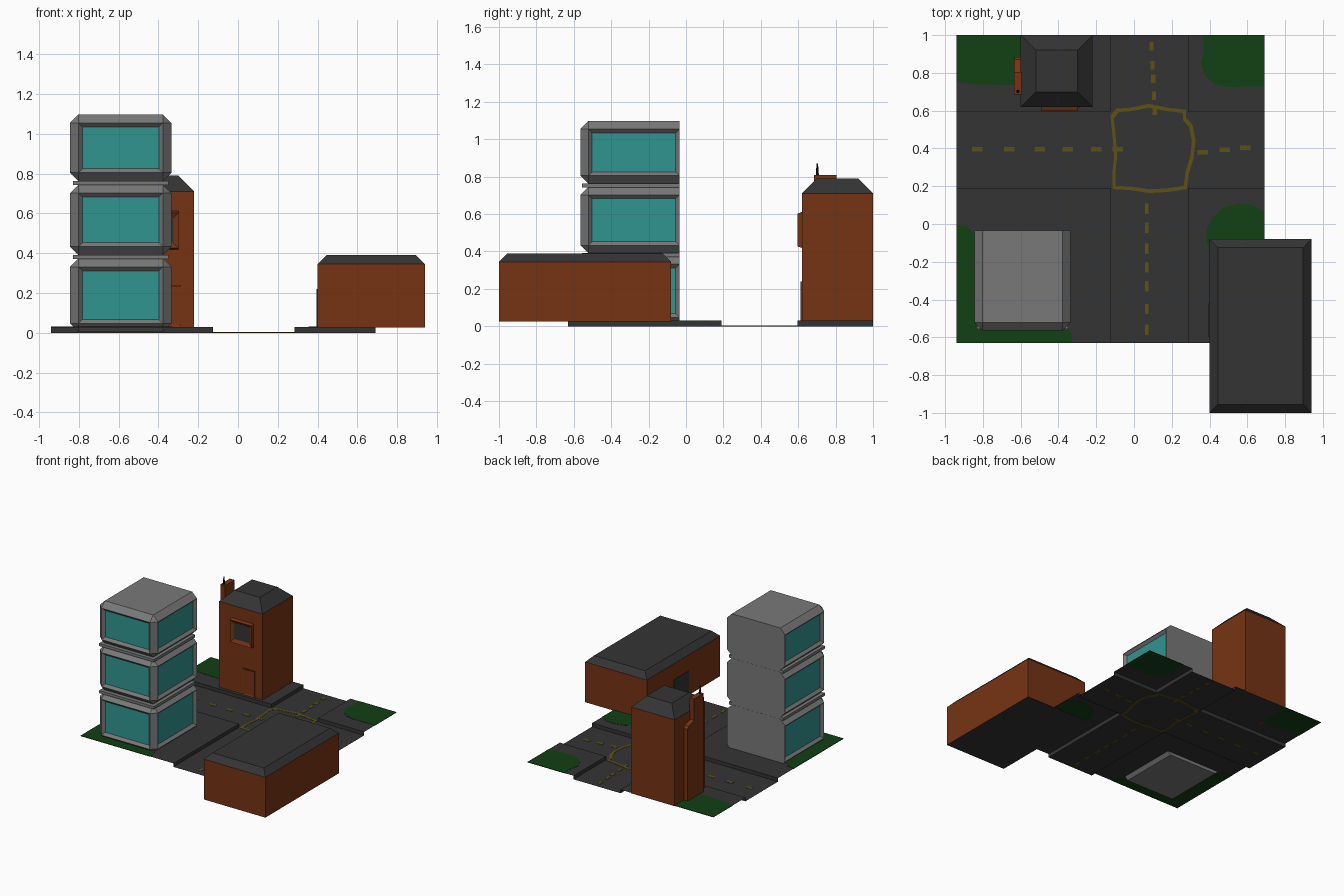
import bpy, bmesh, math
from mathutils import Vector

if "Cube" in bpy.data.objects:
    bpy.data.objects.remove(bpy.data.objects["Cube"])


def mat(name, r, g, b):
    m = bpy.data.materials.new(name)
    m.diffuse_color = (r, g, b, 1)
    m.use_nodes = True
    m.node_tree.nodes["Principled BSDF"].inputs["Base Color"].default_value = m.diffuse_color
    return m


ASPHALT = mat("dark_asphalt", 0.034, 0.034, 0.034)
BRICK = mat("brick_brown", 0.18, 0.034, 0.007)
GREY = mat("concrete_grey", 0.19, 0.19, 0.19)
TEAL = mat("teal_glass", 0.03, 0.30, 0.28)
GRASS = mat("grass_green", 0.006, 0.05, 0.007)
YELLOW = mat("road_paint_yellow", 0.115, 0.082, 0.007)
BLACK = mat("antenna_black", 0.006, 0.006, 0.006)


def finish(name, bm, *mats):
    bmesh.ops.recalc_face_normals(bm, faces=bm.faces) if len(bm.faces) > 5 else None
    me = bpy.data.meshes.new(name)
    bm.to_mesh(me)
    bm.free()
    for m in mats:
        me.materials.append(m)
    ob = bpy.data.objects.new(name, me)
    bpy.context.collection.objects.link(ob)
    return ob


def box_bm(x0, x1, y0, y1, z0, z1):
    bm = bmesh.new()
    bmesh.ops.create_cube(bm, size=1)
    for v in bm.verts:
        v.co = Vector((x0 if v.co.x < 0 else x1, y0 if v.co.y < 0 else y1,
                       z0 if v.co.z < 0 else z1))
    return bm


def box(name, dims, m):
    return finish(name, box_bm(*dims), m)


def recess(bm, normal, thick, depth, index):
    # inset the face pointing along normal and push it inward
    n = Vector(normal)
    bm.normal_update()
    f = max((f for f in bm.faces if f.normal.dot(n) > 0.99), key=lambda f: f.calc_area())
    bmesh.ops.inset_region(bm, faces=[f], thickness=thick, use_even_offset=True)
    for v in f.verts:
        v.co -= n * depth
    f.material_index = index


def plate(name, pts, z0, z1, m):
    # thin extruded outline
    bm = bmesh.new()
    f = bm.faces.new([bm.verts.new((x, y, z0)) for x, y in pts])
    g = bmesh.ops.extrude_face_region(bm, geom=[f])
    for v in g["geom"]:
        if isinstance(v, bmesh.types.BMVert):
            v.co.z = z1
    return finish(name, bm, m)


def building(name, x0, x1, y0, y1, eave, top, inset):
    # brick walls, hipped flat roof, dark underside
    bm = box_bm(x0, x1, y0, y1, 0.026, eave)
    bm.normal_update()
    roof = max(bm.faces, key=lambda f: f.normal.z)
    r = bmesh.ops.extrude_face_region(bm, geom=[roof])
    bmesh.ops.delete(bm, geom=[roof], context='FACES_ONLY') if roof.is_valid else None
    cx, cy = (x0 + x1) / 2, (y0 + y1) / 2
    for v in r["geom"]:
        if isinstance(v, bmesh.types.BMVert):
            v.co.x -= math.copysign(inset, v.co.x - cx)
            v.co.y -= math.copysign(inset, v.co.y - cy)
            v.co.z = top
    bm.normal_update()
    for f in bm.faces:
        z = f.calc_center_median().z
        f.material_index = 1 if z > eave + 0.001 or z < 0.03 else 0
    return finish(name, bm, BRICK, ASPHALT)


# ground: crossing roads at the bottom, raised pavement sheets with kerbs
GX0, GX1, GY0, GY1 = -0.94, 0.69, -0.63, 1.0
RX0, RX1, RY0, RY1 = -0.125, 0.285, 0.19, 0.595
H = 0.03
bm = bmesh.new()


def quad(*pts):
    bm.faces.new([bm.verts.new(p) for p in pts])


def flat(x0, x1, y0, y1, z):
    quad((x0, y0, z), (x1, y0, z), (x1, y1, z), (x0, y1, z))


R = 0.002
flat(RX0, RX1, GY0, GY1, R)
flat(GX0, RX0, RY0, RY1, R)
flat(RX1, GX1, RY0, RY1, R)
for xa, xb in ((GX0, RX0), (GX1, RX1)):
    for ya, yb in ((GY0, RY0), (GY1, RY1)):
        flat(min(xa, xb), max(xa, xb), min(ya, yb), max(ya, yb), H)
        quad((xb, ya, 0), (xb, yb, 0), (xb, yb, H), (xb, ya, H))
        quad((xa, yb, 0), (xb, yb, 0), (xb, yb, H), (xa, yb, H))
bmesh.ops.remove_doubles(bm, verts=bm.verts, dist=0.0005)
finish("road_and_pavement", bm, ASPHALT)

# grass patches in the four corners
lawns = {
    "lawn_north_west": [(-0.94, 1), (-0.94, 0.755), (-0.85, 0.74), (-0.62, 0.735),
                        (-0.5, 0.76), (-0.45, 0.85), (-0.45, 1)],
    "lawn_north_east": [(0.69, 1), (0.365, 1), (0.37, 0.92), (0.355, 0.85), (0.38, 0.78),
                        (0.43, 0.74), (0.5, 0.725), (0.69, 0.73)],
    "lawn_south_east": [(0.69, -0.2), (0.69, 0.065), (0.63, 0.1), (0.56, 0.11), (0.48, 0.09),
                        (0.42, 0.04), (0.385, -0.02), (0.38, -0.08), (0.42, -0.2)],
    "lawn_south_west": [(-0.94, -0.63), (-0.33, -0.63), (-0.33, -0.58), (-0.38, -0.5),
                        (-0.6, -0.4), (-0.8, -0.2), (-0.84, -0.06), (-0.88, -0.015), (-0.94, -0.005)],
}
for n, pts in lawns.items():
    plate(n, pts, 0.028, 0.032, GRASS)

# painted ring at the junction
ring = [(-0.11, 0.19), (-0.02, 0.185), (0.08, 0.17), (0.18, 0.175), (0.275, 0.19), (0.285, 0.27),
        (0.31, 0.35), (0.32, 0.44), (0.305, 0.52), (0.27, 0.56), (0.27, 0.6), (0.18, 0.61),
        (0.08, 0.63), (-0.02, 0.61), (-0.09, 0.605), (-0.12, 0.57), (-0.11, 0.48),
        (-0.1, 0.36), (-0.11, 0.27)]
c = Vector((0.09, 0.4))
bm = bmesh.new()
loops = []
for k, z in ((1.025, 0.0), (0.94, 0.0), (0.94, 0.004), (1.025, 0.004)):
    loops.append([bm.verts.new((*(c + (Vector(p) - c) * k), z)) for p in ring])
for a in range(4):
    A, B = loops[a], loops[(a + 1) % 4]
    for i in range(len(ring)):
        j = (i + 1) % len(ring)
        bm.faces.new((A[i], A[j], B[j], B[i]))
finish("junction_ring", bm, YELLOW)


# dashed centre lines
def dash(n, cx, cy, lx, ly):
    box(n, (cx - lx / 2, cx + lx / 2, cy - ly / 2, cy + ly / 2, 0.0, 0.004), YELLOW)


for y in (0.94, 0.84, 0.77, 0.68, 0.6):
    dash("dash_north", 0.095 + (0.9 - y) * 0.05, y, 0.022, 0.045)
for y in (0.08, -0.02, -0.13, -0.23, -0.33, -0.45, -0.56):
    dash("dash_south", 0.068, y, 0.02, 0.055)
for x in (-0.83, -0.66, -0.5, -0.35, -0.2, -0.085):
    dash("dash_west", x, 0.395, 0.055, 0.024)
for x in (0.365, 0.48, 0.59):
    dash("dash_east", x, 0.38 + (x - 0.36) * 0.1, 0.055, 0.024)

# glass tower: three bevelled storeys, windows on three sides, flat back
for i, (z0, z1) in enumerate(((0.005, 0.375), (0.39, 0.745), (0.762, 1.097))):
    bm = box_bm(-0.845, -0.335, -0.565, -0.035, z0, z1)
    edges = [e for e in bm.edges if any(v.co.y < -0.1 for v in e.verts)]
    bmesh.ops.bevel(bm, geom=edges, offset=0.043, segments=1, affect='EDGES')
    for n in ((0, -1, 0), (1, 0, 0), (-1, 0, 0)):
        recess(bm, n, 0.02, 0.02, 1)
    finish("tower_storey_%d" % (i + 1), bm, GREY, TEAL)
for z in (0.37, 0.743):
    box("tower_band", (-0.83, -0.35, -0.555, -0.036, z, z + 0.021), GREY)

# long low brick building with a side door
building("low_building", 0.40, 0.94, -1.0, -0.08, 0.345, 0.39, 0.045)
box("low_building_door", (0.395, 0.402, -0.6, -0.42, 0.032, 0.22), ASPHALT)

# tall brick house
building("tall_house", -0.60, -0.22, 0.62, 1.0, 0.71, 0.79, 0.08)

# framed front window
bm = box_bm(-0.49, -0.30, 0.597, 0.63, 0.415, 0.615)
for v in bm.verts:
    if v.co.y < 0.61:
        v.co.z += 0.012 if v.co.z < 0.5 else -0.012
recess(bm, (0, -1, 0), 0.025, 0.015, 1)
finish("house_window", bm, BRICK, ASPHALT)

# front door
bm = box_bm(-0.39, -0.285, 0.613, 0.63, 0.032, 0.24)
recess(bm, (0, -1, 0), 0.01, 0.005, 0)
finish("house_door", bm, BRICK)

# stepped chimney on the side wall with an antenna
prof = [(0.685, 0.03), (0.885, 0.03), (0.885, 0.60), (0.87, 0.62), (0.805, 0.64), (0.805, 0.81), (0.685, 0.81)]
bm = bmesh.new()
f = bm.faces.new([bm.verts.new((-0.635, y, z)) for y, z in prof])
g = bmesh.ops.extrude_face_region(bm, geom=[f])
for v in g["geom"]:
    if isinstance(v, bmesh.types.BMVert):
        v.co.x = -0.595
finish("chimney", bm, BRICK)
bm = bmesh.new()
bmesh.ops.create_cone(bm, cap_ends=True, segments=8, radius1=0.009, radius2=0.004, depth=0.07)
bmesh.ops.translate(bm, verts=bm.verts, vec=(-0.615, 0.702, 0.835))
finish("antenna", bm, BLACK)
